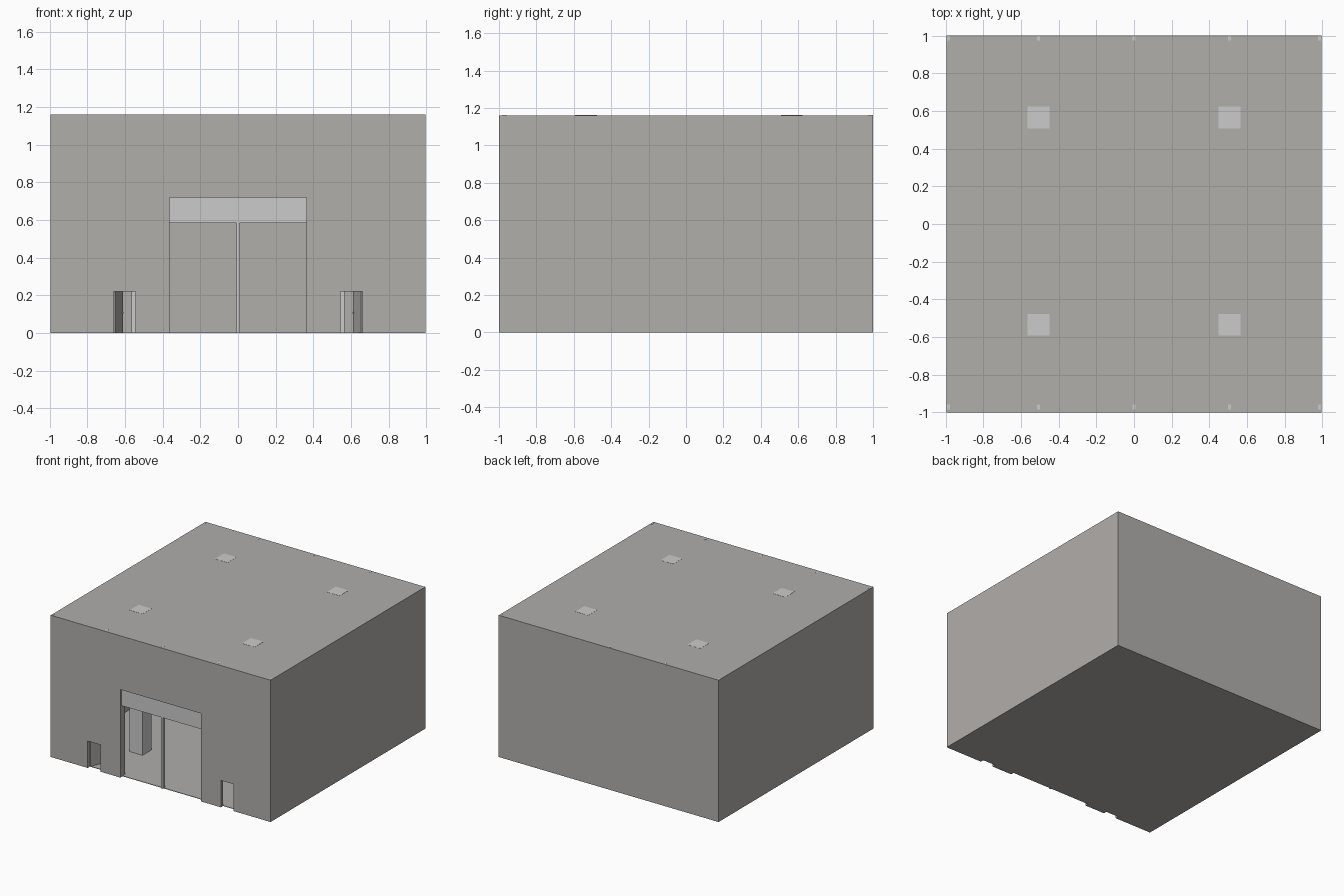
import bpy, bmesh
from math import radians, cos, sin

if "Cube" in bpy.data.objects:
    bpy.data.objects.remove(bpy.data.objects["Cube"])

W, H = 0.995, 1.16          # half width, height
Y0, Y1 = -1.0, 1.0          # front and back
YI = -0.972                 # inner face of the front wall
T = 0.008                   # thin sheet thickness

wall_mat = bpy.data.materials.new("warm_grey")
wall_mat.diffuse_color = (0.44, 0.425, 0.41, 1)
wall_mat.use_nodes = True
wall_mat.node_tree.nodes["Principled BSDF"].inputs["Base Color"].default_value = wall_mat.diffuse_color


def box(name, x, y, z, mat=None):
    """Box from (min, max) pairs."""
    bm = bmesh.new()
    bmesh.ops.create_cube(bm, size=1)
    for v in bm.verts:
        for i, (a, b) in enumerate((x, y, z)):
            v.co[i] = (a + b) / 2 + v.co[i] * (b - a)
    return finish(name, bm, mat)


def finish(name, bm, mat=None):
    bmesh.ops.recalc_face_normals(bm, faces=bm.faces)
    me = bpy.data.meshes.new(name)
    bm.to_mesh(me)
    bm.free()
    if mat:
        me.materials.append(mat)
    ob = bpy.data.objects.new(name, me)
    bpy.context.collection.objects.link(ob)
    return ob


# Front wall: one outline with the gate and two door openings notched out
half = [(0.365, 0.72), (0.365, 0), (0.545, 0), (0.545, 0.22),
        (0.66, 0.22), (0.66, 0), (W, 0), (W, H)]
outline = half + [(-x, z) for x, z in reversed(half)]
bm = bmesh.new()
face = bm.faces.new([bm.verts.new((x, Y0, z)) for x, z in outline])
ext = bmesh.ops.extrude_face_region(bm, geom=[face])
for v in ext["geom"]:
    if isinstance(v, bmesh.types.BMVert):
        v.co.y = YI
finish("front_wall", bm, wall_mat)

# Thin side walls, back wall, roof and floor
for side, s in (("left", -1), ("right", 1)):
    xs = sorted((s * W, s * (W - T)))
    box(side + "_wall", xs, (YI, Y1), (0, H), wall_mat)
box("back_wall", (-W + T, W - T), (Y1 - T, Y1), (0, H), wall_mat)
box("roof", (-W + T, W - T), (YI, Y1 - T), (H - T, H), wall_mat)
box("floor", (-W + T, W - T), (YI, Y1 - T), (0, 0.004), wall_mat)

# Four main columns, tops showing through the roof
for x in (-0.507, 0.507):
    for y in (-0.535, 0.565):
        box("column", (x - 0.058, x + 0.058), (y - 0.058, y + 0.058), (0.002, H + 0.001))

# Slim posts along the front and back walls
for x in (-0.986, -0.507, 0, 0.507, 0.986):
    for y in (-0.971, 0.986):
        box("wall_post", (x - 0.008, x + 0.008), (y - 0.013, y + 0.013), (0.002, H + 0.001))

# Partly raised gate shutter and its side guides
box("gate_shutter", (-0.365, 0.365), (-0.988, -0.974), (0.585, 0.72))
for s in (-1, 1):
    xs = sorted((s * 0.365, s * 0.38))
    box("gate_guide", xs, (YI, -0.94), (0.004, 0.72), wall_mat)

# Small doors swung inwards on their outer jambs, with handles
for s in (-1, 1):
    ang = radians(68)
    door = box("small_door", (0, 0.112), (-0.004, 0.004), (0.004, 0.22), wall_mat)
    handle = box("door_handle", (0.098, 0.106), (-0.009, 0.009), (0.105, 0.113))
    for ob in (door, handle):
        for v in ob.data.vertices:
            u, w = v.co.x, v.co.y
            v.co.x = s * (0.656 - u * cos(ang) + w * sin(ang))
            v.co.y = YI + u * sin(ang) + w * cos(ang)
        if s > 0:
            ob.data.flip_normals()
